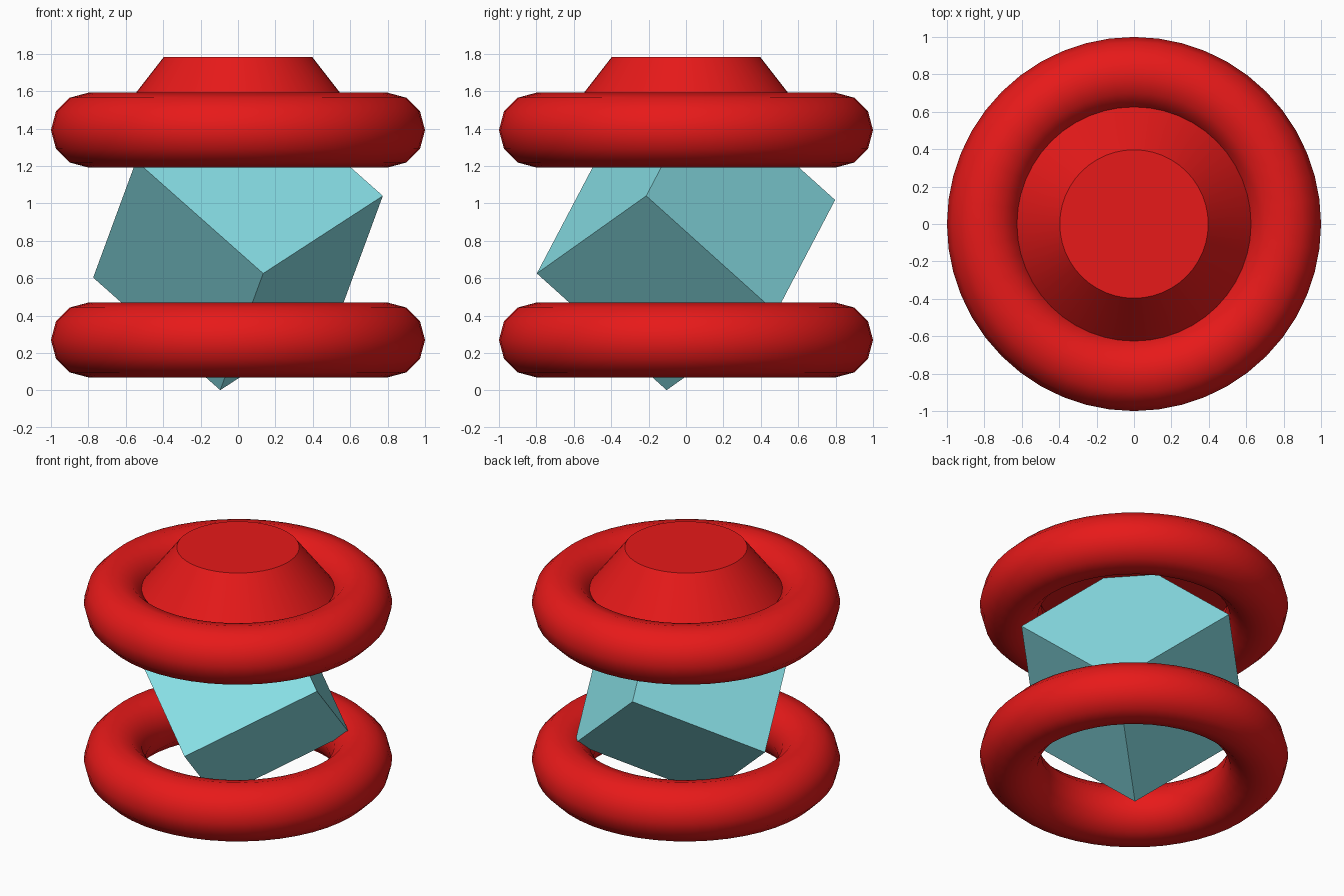
import bpy
import math
from mathutils import Matrix, Vector

if "Cube" in bpy.data.objects:
    bpy.data.objects.remove(bpy.data.objects["Cube"])


def material(name, color):
    mat = bpy.data.materials.new(name)
    mat.diffuse_color = color
    mat.use_nodes = True
    mat.node_tree.nodes["Principled BSDF"].inputs["Base Color"].default_value = mat.diffuse_color
    return mat


red = material("red", (0.8, 0.01, 0.01, 1))
cyan = material("pale_cyan", (0.25, 0.75, 0.8, 1))


def finish(name, mat, angle=None):
    obj = bpy.context.object
    obj.name = name
    obj.data.materials.append(mat)
    if angle:
        bpy.ops.object.shade_smooth_by_angle(angle=math.radians(angle))
    return obj


# Two matching rings
for name, z in (("lower_ring", 0.27), ("upper_ring", 1.392)):
    bpy.ops.mesh.primitive_torus_add(major_radius=0.8, minor_radius=0.2,
                                     major_segments=48, minor_segments=12,
                                     location=(0, 0, z))
    finish(name, red, 40)

# Tapered cap seated in the upper ring
bpy.ops.mesh.primitive_cone_add(vertices=48, radius1=0.63, radius2=0.397,
                                depth=0.3, location=(0, 0, 1.633))
finish("cap", red, 30)

# Tilted cube balanced on one corner, oriented by two of its edges
edge_a = Vector((0.64, 0.585, 0.415)).normalized()
edge_b = Vector((-0.23, 0.695, -0.625)).normalized()
edge_c = edge_a.cross(edge_b).normalized()
edge_b = edge_c.cross(edge_a)
tilt = Matrix((edge_a, edge_b, edge_c)).transposed()
bpy.ops.mesh.primitive_cube_add(size=0.961, location=(0, 0, 0.822),
                                rotation=tilt.to_euler())
finish("crystal_cube", cyan)
